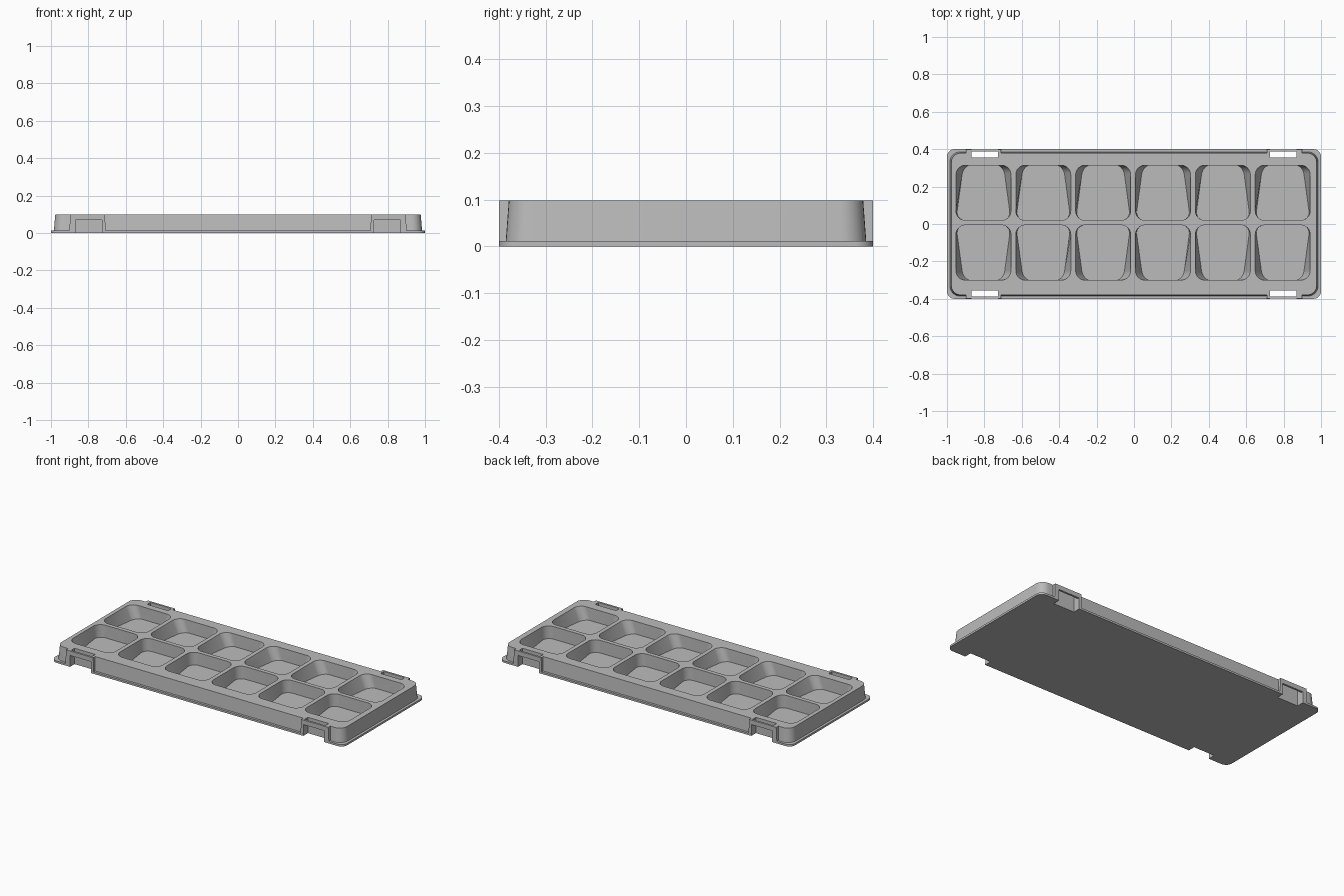
import bpy, bmesh
from math import cos, sin, pi

if "Cube" in bpy.data.objects:
    bpy.data.objects.remove(bpy.data.objects["Cube"], do_unlink=True)

grey = bpy.data.materials.new("light grey plastic")
grey.use_nodes = True
colour = (0.5, 0.5, 0.5, 1)
grey.diffuse_color = colour
grey.node_tree.nodes["Principled BSDF"].inputs["Base Color"].default_value = colour


def ring(hx, hy, r, z, taper=0.0, n=8):
    """Rounded rectangle outline; taper narrows it towards +y."""
    pts = []
    for k, (sx, sy) in enumerate([(1, 1), (-1, 1), (-1, -1), (1, -1)]):
        for i in range(n + 1):
            a = (k + i / n) * pi / 2
            x, y = sx * (hx - r) + r * cos(a), sy * (hy - r) + r * sin(a)
            pts.append((x * (1 - taper * (y + hy) / (2 * hy)), y, z))
    return pts


def loft(name, rings, at=(0, 0, 0), flip=1):
    """Closed solid skinned through outlines of equal length."""
    bm = bmesh.new()
    rows = [[bm.verts.new((x, y * flip, z)) for x, y, z in r] for r in rings]
    bm.faces.new(rows[0])
    bm.faces.new(rows[-1])
    n = len(rows[0])
    for a, b in zip(rows, rows[1:]):
        for i in range(n):
            j = (i + 1) % n
            bm.faces.new((a[i], a[j], b[j], b[i]))
    bmesh.ops.recalc_face_normals(bm, faces=bm.faces)
    me = bpy.data.meshes.new(name)
    bm.to_mesh(me)
    bm.free()
    me.materials.append(grey)
    ob = bpy.data.objects.new(name, me)
    ob.location = at
    bpy.context.collection.objects.link(ob)
    return ob


def box(name, x0, x1, y0, y1, z0, z1, draft=0.0):
    def rect(z, d):
        return [(x0 + d, y0, z), (x1 - d, y0, z), (x1 - d, y1, z), (x0 + d, y1, z)]
    return loft(name, [rect(z0, 0), rect(z1, draft)])


def combine(target, tool, operation):
    bpy.context.view_layer.update()
    bpy.context.view_layer.objects.active = target
    mod = target.modifiers.new(operation, "BOOLEAN")
    mod.operation, mod.object, mod.solver = operation, tool, "EXACT"
    bpy.ops.object.modifier_apply(modifier=mod.name)
    bpy.data.objects.remove(tool, do_unlink=True)


# Drafted body standing on a thin flange
tray = loft("tray", [ring(0.985, 0.386, 0.055, 0.004), ring(0.977, 0.379, 0.05, 0.098)])
combine(tray, loft("flange", [ring(1, 0.4, 0.04, 0), ring(1, 0.4, 0.04, 0.012)]), "UNION")

# Four clip housings on the long sides, each with a slot behind a top bar
for sx in (-1, 1):
    for sy in (-1, 1):
        def side_box(name, xa, xb, ya, yb, z0, z1, draft=0.0):
            xs, ys = sorted((sx * xa, sx * xb)), sorted((sy * ya, sy * yb))
            return box(name, *xs, *ys, z0, z1, draft)
        combine(tray, side_box("clip_housing", 0.707, 0.902, 0.34, 0.3995, 0.002, 0.098, 0.005), "UNION")
        combine(tray, side_box("clip_opening", 0.727, 0.87, 0.355, 0.45, -0.05, 0.07), "DIFFERENCE")
        combine(tray, side_box("clip_slot", 0.727, 0.87, 0.355, 0.387, 0.03, 0.15), "DIFFERENCE")

# Twelve pockets: square mouth, floor narrowing towards the long sides
half = 0.147
for row_y, flip in ((0.167, 1), (-0.153, -1)):
    for i in range(6):
        pocket = loft("pocket", [
            ring(half, half, 0.05, 0.02, 0.27),
            ring(half, half, 0.05, 0.098),
            ring(half, half, 0.05, 0.12)],
            (-0.805 + 0.32 * i, row_y, 0), flip)
        combine(tray, pocket, "DIFFERENCE")

# Smooth the rounded corners, keep the edges crisp
bpy.ops.object.select_all(action="DESELECT")
tray.select_set(True)
bpy.context.view_layer.objects.active = tray
bpy.ops.object.shade_smooth_by_angle(angle=pi / 6)
